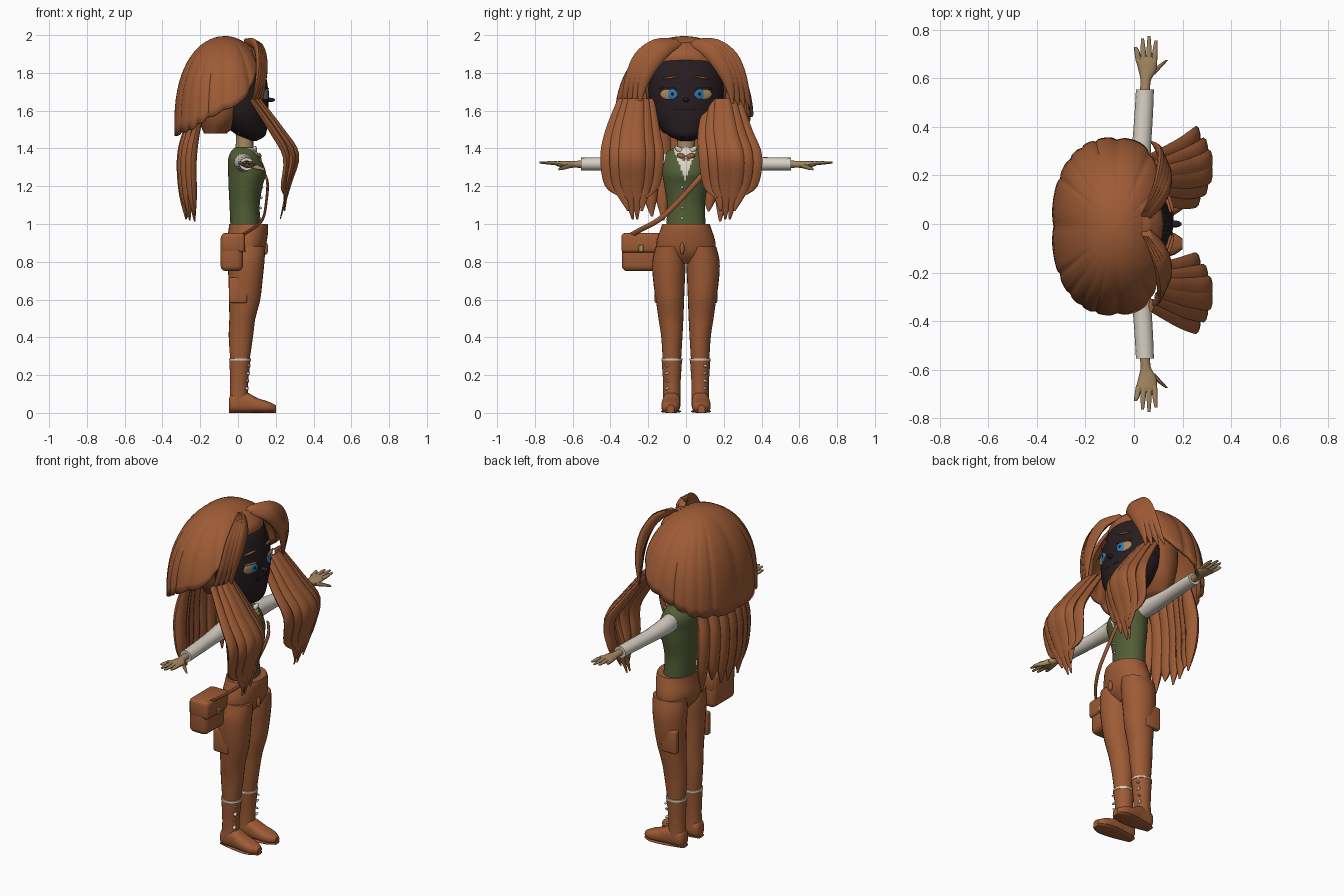
import bpy, bmesh, math
from mathutils import Vector

default_cube = bpy.data.objects.get("Cube")
if default_cube:
    bpy.data.objects.remove(default_cube, do_unlink=True)


def material(name, red, green, blue):
    mat = bpy.data.materials.new(name)
    mat.use_nodes = True
    mat.diffuse_color = (red, green, blue, 1)
    shader = mat.node_tree.nodes["Principled BSDF"]
    shader.inputs["Base Color"].default_value = (red, green, blue, 1)
    shader.inputs["Roughness"].default_value = .8
    return mat


BROWN = material("chestnut brown", .34, .105, .036)
DARK = material("dark face", .02, .012, .014)
GREEN = material("olive green", .083, .11, .036)
WHITE = material("warm white", .68, .63, .55)
SKIN = material("tan skin", .38, .25, .12)
BLUE = material("eye blue", .02, .2, .5)
BLACK = material("near black", .004, .003, .003)
X, Y, Z = Vector((1, 0, 0)), Vector((0, 1, 0)), Vector((0, 0, 1))
SIDES = (("left", 1), ("right", -1))


def finish(name, bm, *mats):
    bmesh.ops.remove_doubles(bm, verts=bm.verts, dist=.0002)
    bmesh.ops.recalc_face_normals(bm, faces=bm.faces)
    mesh = bpy.data.meshes.new(name)
    bm.to_mesh(mesh)
    bm.free()
    for mat in mats:
        mesh.materials.append(mat)
    for face in mesh.polygons:
        face.use_smooth = True
    mesh.set_sharp_from_angle(angle=math.radians(45))
    obj = bpy.data.objects.new(name, mesh)
    bpy.context.collection.objects.link(obj)
    return obj


def spline(stations, sub):
    """Smoothly interpolate stations (position and two radii)."""
    result = []
    last = len(stations) - 1
    for i in range(last):
        a, b, c, d = (stations[min(max(i + k, 0), last)] for k in (-1, 0, 1, 2))
        for step in range(sub):
            t = step / sub
            result.append([q + t / 2 * (r - p + t * (2 * p - 5 * q + 4 * r - s + t * (3 * (q - r) + s - p)))
                           for p, q, r, s in zip(a, b, c, d)])
    return result + [list(stations[-1])]


def power(value, exponent):
    return math.copysign(abs(value) ** exponent, value)


def loft(name, stations, mat, u=X, v=Y, squareness=1.0, n=16, sub=4, extra=None, rule=None):
    """Skin elliptical rings along stations (x, y, z, radius_u, radius_v)."""
    bm = bmesh.new()
    rings = []
    for x, y, z, ru, rv in spline(stations, sub):
        ring = []
        for k in range(n):
            a = math.tau * k / n
            ring.append(bm.verts.new(Vector((x, y, z))
                        + u * max(ru, .001) * power(math.cos(a), squareness)
                        + v * max(rv, .001) * power(math.sin(a), squareness)))
        rings.append(ring)
    for low, high in zip(rings, rings[1:]):
        for k in range(n):
            bm.faces.new((low[k], low[k - 1], high[k - 1], high[k]))
    bm.faces.new(rings[0])
    bm.faces.new(rings[-1])
    if rule:
        for face in bm.faces:
            face.material_index = int(rule(face.calc_center_median()))
    return finish(name, bm, mat, *([extra] if extra else []))


def strand(name, points, width, thickness, u, v):
    """Hair lock with a lens section tapering to its tip."""
    taper = (.6, 1, 1.05, .85, .12)
    return loft(name, [(*p, width * k, thickness * k) for p, k in zip(points, taper)],
                BROWN, u, v, n=10)


def ball(name, loc, scale, mat, turn=0, tilt=0):
    bm = bmesh.new()
    bmesh.ops.create_uvsphere(bm, u_segments=20, v_segments=12, radius=1)
    obj = finish(name, bm, mat)
    obj.location, obj.scale, obj.rotation_euler = loc, scale, (tilt, 0, turn)
    return obj


def box(name, loc, size, mat, bevel):
    bm = bmesh.new()
    bmesh.ops.create_cube(bm, size=1)
    for vert in bm.verts:
        vert.co *= Vector(size)
    bmesh.ops.bevel(bm, geom=bm.edges[:], offset=bevel, segments=3, profile=.5, affect="EDGES")
    obj = finish(name, bm, mat)
    obj.location = loc
    return obj


# Head and face
loft("face", [(.08, 0, 1.44, .02, .03), (.07, 0, 1.47, .075, .095), (.04, 0, 1.53, .115, .15),
              (.02, 0, 1.6, .14, .185), (.01, 0, 1.7, .15, .2), (0, 0, 1.8, .145, .19),
              (-.01, 0, 1.88, .12, .15), (-.02, 0, 1.93, .03, .04)], DARK, n=32)
ball("nose", (.163, 0, 1.657), (.034, .015, .012), DARK)
ball("mouth", (.154, 0, 1.605), (.006, .055, .004), BLACK)
for side, s in SIDES:
    turn = s * .33
    ball(side + "_eye", (.145, s * .09, 1.688), (.008, .05, .029), SKIN, turn)
    ball(side + "_iris", (.155, s * .073, 1.688), (.006, .027, .028), BLUE, turn)
    ball(side + "_pupil", (.16, s * .072, 1.688), (.003, .009, .01), BLACK, turn)
    ball(side + "_upper_lash", (.147, s * .095, 1.717), (.009, .05, .004), BROWN, turn)
    ball(side + "_eyebrow", (.139, s * .085, 1.775), (.008, .045, .006), BROWN, turn, -s * .12)

# Hair cap: rounded dome with fine ridges and a hem that rises towards the face
HEM = ((0, .04), (25, .08), (45, .19), (65, .32), (90, .4), (110, .45), (130, .5), (181, .54))


def hem_depth(degrees):
    for (a, low), (b, high) in zip(HEM, HEM[1:]):
        if degrees <= b:
            return low + (high - low) * (degrees - a) / (b - a)


bm = bmesh.new()
grid, columns, rows = [], 160, 18
for i in range(columns):
    a = math.tau * i / columns - math.pi
    ridge = abs(math.sin(a * 9 + 1.5 * math.sin(3 * a)))
    column = []
    for j in range(rows + 1):
        t = j / rows
        depth = hem_depth(abs(math.degrees(a))) * t ** 1.9 - .012 * t ** 6 * (1 - ridge)
        f = math.sqrt(1 - (1 - min(max(depth, 0) / .48, 1)) ** 2.4)
        f *= 1 - .03 * (1 - ridge) ** 3 * min(1, 2 * t)
        reach = .265 if math.cos(a) > 0 else .27
        column.append(bm.verts.new((-.07 + reach * f * power(math.cos(a), .85),
                                    -.01 + .37 * f * power(math.sin(a), .85), 1.995 - depth)))
    grid.append(column)
for i in range(columns):
    for j in range(rows):
        bm.faces.new((grid[i - 1][j], grid[i][j], grid[i][j + 1], grid[i - 1][j + 1]))
cap = finish("hair_cap", bm, BROWN)
shell = cap.modifiers.new("thickness", "SOLIDIFY")
shell.thickness = .018
loft("scalp_hair", [(-.12, 0, 1.48, .06, .12), (-.09, 0, 1.56, .12, .18), (-.07, 0, 1.7, .16, .215),
                    (-.05, 0, 1.82, .16, .21), (-.03, 0, 1.9, .15, .17), (-.04, 0, 1.96, .1, .1)],
     BROWN, n=24)

# Bangs, front locks and back hair
for side, s in SIDES:
    for i in range(4):
        k = i / 3
        strand(f"{side}_bang_{i}",
               [(.06 - .02 * k, s * .035, 1.965), (.12 - .03 * k, s * (.11 + .03 * k), 1.93 + .02 * k),
                (.14 - .03 * k, s * (.18 + .06 * k), 1.85 + .025 * k),
                (.135 - .03 * k, s * (.23 + .07 * k), 1.75),
                (.12 - .05 * k, s * (.25 + .09 * k), 1.62)],
               .04, .016, Vector((0, s * .7, .7)), X)
    shift = (-.02, -.01, 0, 0, 0) if s > 0 else (-.05, -.065, -.05, -.05, -.05)
    for i in range(6):
        k = i / 5
        bow = math.sin(k * math.pi)
        heights = (1.66, 1.5, 1.36, 1.2, 1.14 - .12 * bow)
        depths = (.07 + .04 * bow, .18 + .045 * bow, .255 + .055 * bow, .24 + .03 * bow,
                  .24 + .02 * math.cos(5 * i))
        spread = (.145 + .14 * k, .12 + .195 * k, .115 + .24 * k, .13 + .21 * k, .16 + .12 * k)
        strand(f"{side}_front_lock_{i}",
               [(x, s * y + move, z) for x, y, z, move in zip(depths, spread, heights, shift)],
               .046, .02, Y, Vector((.85, 0, .5)))
for i in range(7):
    y = -.18 + .06 * i
    bend = 1.4 * y * y
    strand(f"back_lock_{i}",
           [(-.25 + bend, y, 1.56), (-.285 + bend, y, 1.42), (-.295 + bend, y * 1.05, 1.3),
            (-.287 + bend, y * 1.05, 1.15), (-.275 + bend, y, 1.04 + .03 * math.sin(4 * i))],
           .044, .03, Y, X)

# Torso: vest with a white shirt showing in the neckline
loft("neck", [(.035, 0, 1.34, .05, .05), (.035, 0, 1.42, .047, .047), (.035, 0, 1.52, .045, .05)], SKIN)
loft("vest", [(.04, 0, .985, .08, .105), (.035, 0, 1.1, .08, .1), (.04, 0, 1.2, .09, .115),
              (.048, 0, 1.27, .1, .125), (.035, 0, 1.34, .088, .125), (.032, 0, 1.385, .068, .095),
              (.035, 0, 1.405, .052, .06)], GREEN, n=80, sub=10, extra=WHITE,
     rule=lambda c: c.x > .05 and abs(c.y + .005) < (c.z - 1.23) * .36)
for side, s in SIDES:
    ball(side + "_collar_flap", (.085, s * .032, 1.39), (.014, .034, .014), WHITE, -s * .3, s * .6)
    ball(side + "_bow_loop", (.112, s * .025, 1.36), (.012, .024, .014), BROWN, 0, s * .3)
    ball(side + "_bow_tail", (.118, s * .014, 1.33), (.008, .008, .025), BROWN, 0, s * .3)
for i in range(4):
    ball(f"vest_button_{i}", (.116 + .004 * i, -.02, 1.03 + .055 * i), (.006, .007, .007), WHITE)

# Arms and hands
for side, s in SIDES:
    loft(side + "_sleeve", [(.035, s * .08, 1.325, .05, .05), (.025, s * .16, 1.325, .047, .048),
                            (.03, s * .3, 1.32, .04, .038), (.04, s * .45, 1.318, .038, .035),
                            (.045, s * .555, 1.317, .037, .034)], WHITE, X, Z)
    loft(side + "_palm", [(.045, s * .54, 1.317, .022, .02), (.048, s * .59, 1.316, .021, .018),
                          (.055, s * .63, 1.315, .036, .018), (.052, s * .67, 1.318, .042, .015),
                          (.05, s * .69, 1.32, .036, .01)], SKIN, X, Z)
    for i, (tip, length) in enumerate(((.005, .73), (.035, .765), (.062, .775), (.09, .755))):
        base = .02 + .021 * i
        loft(f"{side}_finger_{i}", [(base, s * .665, 1.32, .012, .011),
                                    ((base + tip) / 2, s * .71, 1.323, .011, .01),
                                    (tip, s * length, 1.325, .006, .005)], SKIN, X, Z, n=8)
    loft(side + "_thumb", [(.07, s * .615, 1.31, .016, .014), (.1, s * .645, 1.3, .013, .012),
                           (.135, s * .675, 1.29, .006, .006)], SKIN, X, Z, n=8)

# Trousers
loft("trouser_hips", [(.04, 0, .79, .05, .06), (.042, 0, .84, .09, .145), (.045, 0, .9, .106, .156),
                      (.055, 0, .97, .105, .136), (.055, 0, 1.0, .102, .125)], BROWN, n=32)
ball("waist_toggle", (.148, -.02, .87), (.012, .012, .032), BROWN)
for side, s in SIDES:
    loft(side + "_trouser_leg", [(.01, s * .075, .27, .05, .048), (.015, s * .075, .4, .064, .056),
                                 (.023, s * .08, .5, .069, .066), (.035, s * .085, .6, .083, .075),
                                 (.04, s * .09, .7, .09, .084), (.042, s * .09, .8, .098, .088),
                                 (.045, s * .085, .88, .1, .075)], BROWN, n=24)
    box(side + "_thigh_pocket", (0, s * .149, .65), (.095, .034, .135), BROWN, .008)

# Boots
for side, s in SIDES:
    loft(side + "_boot_shaft", [(.005, s * .075, .05, .05, .047), (.006, s * .075, .15, .047, .046),
                                (.01, s * .075, .28, .056, .054)], BROWN, n=24)
    loft(side + "_boot_foot", [(-.048, s * .075, .045, .025, .03), (-.03, s * .075, .052, .042, .05),
                               (.04, s * .077, .055, .047, .055), (.1, s * .08, .041, .05, .039),
                               (.16, s * .082, .031, .046, .029), (.2, s * .082, .025, .02, .016)],
         BROWN, Y, Z, squareness=.8, n=24)
    loft(side + "_boot_sole", [(-.048, s * .075, .008, .026, .008), (.06, s * .077, .008, .05, .008),
                               (.15, s * .082, .008, .05, .008), (.2, s * .082, .008, .022, .008)],
         BROWN, Y, Z, squareness=.8)
    loft(side + "_boot_cuff", [(.01, s * .075, .277, .058, .056), (.01, s * .075, .288, .058, .056)],
         WHITE, n=24)
    for i in range(4):
        ball(f"{side}_lace_{i}", (.046 + .003 * i, s * .1, .13 + .04 * i), (.009, .017, .006),
             WHITE, -s * .5, (-1) ** i * .5)

# Shoulder bag
box("bag_body", (-.033, -.235, .85), (.12, .21, .2), BROWN, .03)
box("bag_flap", (-.025, -.235, .9), (.125, .214, .105), BROWN, .02)
box("bag_clasp", (.037, -.238, .87), (.012, .026, .036), SKIN, .004)
loft("bag_strap", [(.12, .11, 1.29, .014, .007), (.155, .06, 1.23, .014, .007),
                   (.15, -.04, 1.12, .014, .007), (.13, -.14, 1.025, .014, .007),
                   (.07, -.24, .97, .014, .007), (.0, -.31, .93, .014, .007)],
     BROWN, Vector((0, -.7, .7)), X, n=8)
